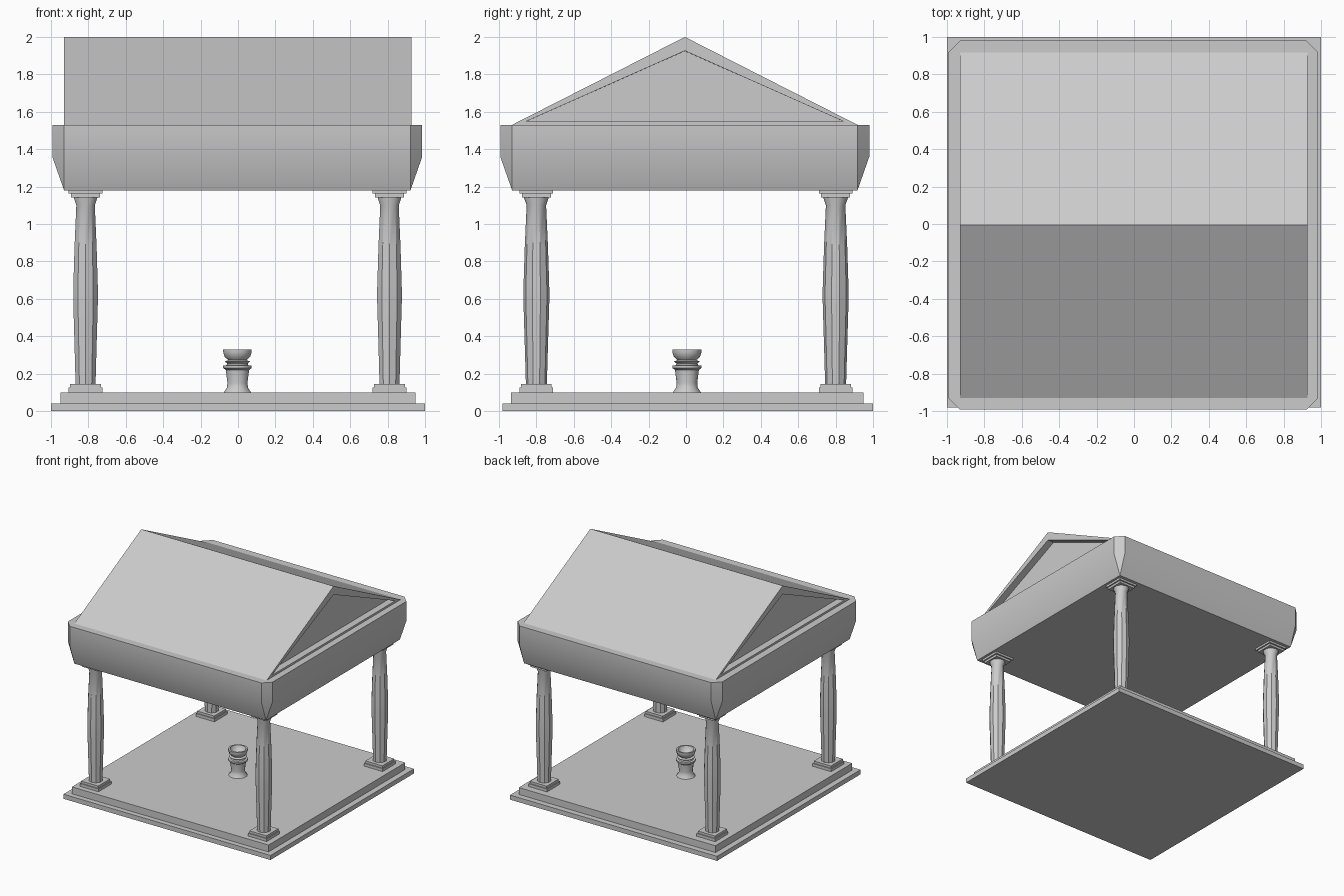
import bpy, bmesh
from math import cos, sin, pi, radians

if "Cube" in bpy.data.objects:
    bpy.data.objects.remove(bpy.data.objects["Cube"])


def finish(bm, name, smooth=None):
    bmesh.ops.recalc_face_normals(bm, faces=bm.faces)
    me = bpy.data.meshes.new(name)
    bm.to_mesh(me)
    bm.free()
    ob = bpy.data.objects.new(name, me)
    bpy.context.collection.objects.link(ob)
    if smooth:
        bpy.ops.object.select_all(action='DESELECT')
        bpy.context.view_layer.objects.active = ob
        ob.select_set(True)
        bpy.ops.object.shade_smooth_by_angle(angle=radians(smooth))
    return ob


def loft(name, rings, smooth=None):
    """Skin a stack of equal-length rings and cap both ends."""
    bm = bmesh.new()
    vs = [[bm.verts.new(p) for p in r] for r in rings]
    n = len(vs[0])
    for a, b in zip(vs, vs[1:]):
        for i in range(n):
            j = (i + 1) % n
            bm.faces.new((a[i], a[j], b[j], b[i]))
    bm.faces.new(vs[0][::-1])
    bm.faces.new(vs[-1])
    bmesh.ops.remove_doubles(bm, verts=bm.verts, dist=1e-5)
    return finish(bm, name, smooth)


def box(name, x0, x1, y0, y1, z0, z1):
    return loft(name, [[(x0, y0, z), (x1, y0, z), (x1, y1, z), (x0, y1, z)]
                       for z in (z0, z1)])


def turned(name, profile, sides, cx, cy):
    return loft(name, [[(cx + r * cos(2 * pi * (i + .5) / sides),
                         cy + r * sin(2 * pi * (i + .5) / sides), z)
                        for i in range(sides)] for r, z in profile], 35)


# stepped floor
box("floor_lower_step", -1, 1, -.98, 1, 0, .04)
box("floor_upper_step", -.95, .95, -.935, .95, .04, .10)

# four columns with stepped square plinths and capitals
shaft = [(.056, .14), (.062, .35), (.069, .58), (.069, .66), (.062, .88),
         (.052, 1.10), (.066, 1.14), (.066, 1.15)]
for side, cx in (("left", -.815), ("right", .81)):
    for end, cy in (("front", -.80), ("back", .80)):
        tag = f"{end}_{side}"
        turned(f"column_{tag}", shaft, 10, cx, cy)
        for part, h, z0, z1 in (("plinth", .09, .10, .125),
                                ("plinth_top", .082, .125, .145),
                                ("capital_neck", .077, 1.143, 1.162),
                                ("capital", .09, 1.162, 1.18)):
            box(f"{part}_{tag}", cx - h, cx + h, cy - h, cy + h, z0, z1)

# flared beam block: square underside, chamfered corners above
X0, X1, Y0, Y1 = -.93, .922, -.93, .917


def beam_ring(d, z):
    return [(X0, Y0 - d, z), (X1, Y0 - d, z), (X1 + d, Y0, z), (X1 + d, Y1, z),
            (X1, Y1 + d, z), (X0, Y1 + d, z), (X0 - d, Y1, z), (X0 - d, Y0, z)]


loft("beam_block", [beam_ring(0, 1.18), beam_ring(.063, 1.36),
                    beam_ring(.063, 1.53)], 40)

# gabled roof with sunken triangular pediments
bm = bmesh.new()
tri = [[bm.verts.new((x, y, z)) for y, z in
        ((Y0, 1.53), (Y1, 1.53), (-.006, 2.0))] for x in (X0, X1 + .006)]
gables = [bm.faces.new(tri[0][::-1]), bm.faces.new(tri[1])]
for i in range(3):
    j = (i + 1) % 3
    bm.faces.new((tri[0][i], tri[0][j], tri[1][j], tri[1][i]))
bmesh.ops.recalc_face_normals(bm, faces=bm.faces)
bmesh.ops.inset_individual(bm, faces=gables, thickness=.074, depth=0)
bmesh.ops.inset_individual(bm, faces=gables, thickness=.001, depth=-.06)
finish(bm, "gable_roof")

# small hollow urn in the middle of the floor
urn = [(.075, .10), (.058, .125), (.055, .15), (.064, .22), (.078, .23),
       (.078, .243), (.06, .245), (.056, .255), (.07, .265), (.05, .272),
       (.07, .29), (.078, .315), (.078, .33), (.064, .33), (.055, .30), (.03, .28)]
turned("urn", urn, 14, -.003, .005)
